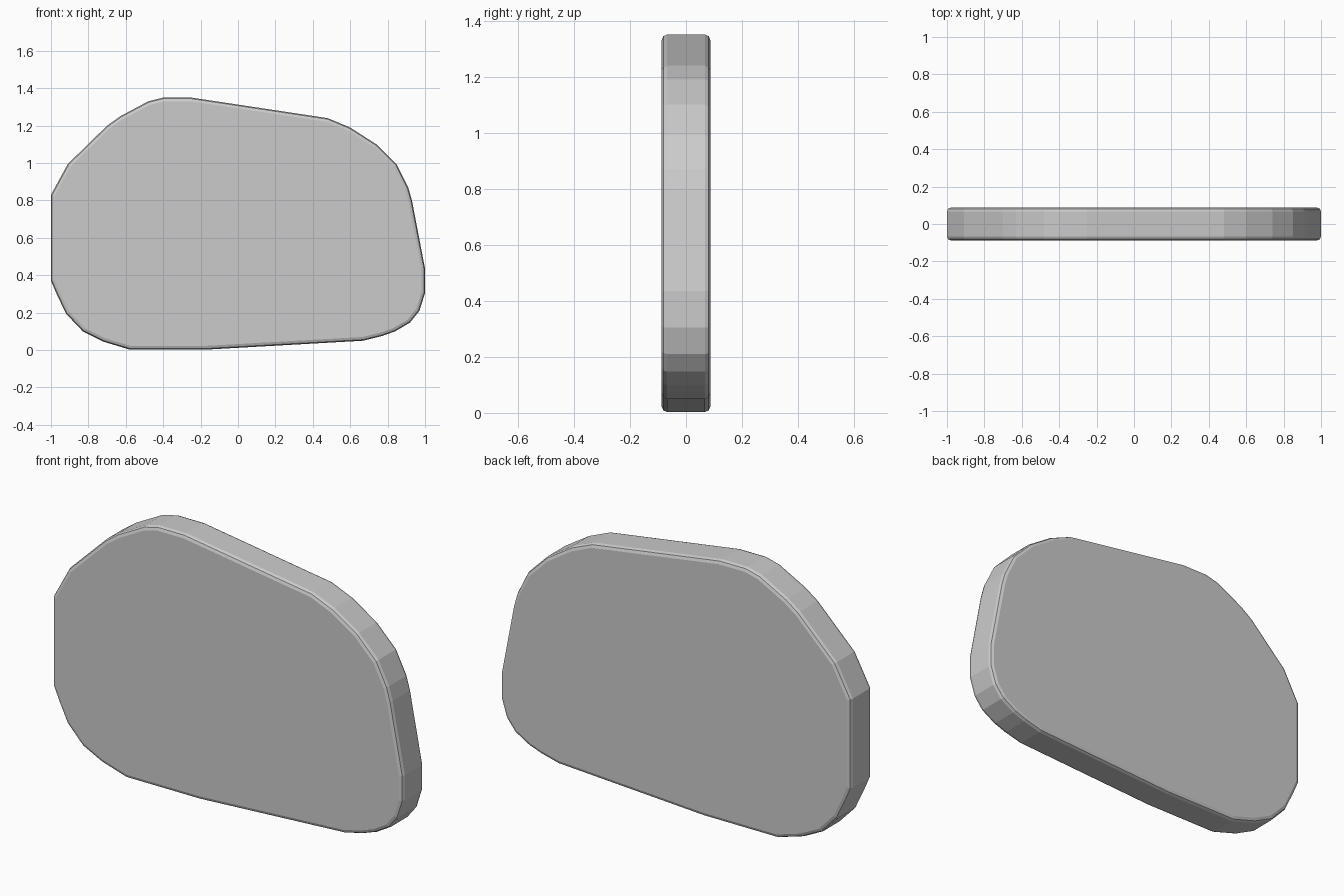
import bpy
import bmesh

if "Cube" in bpy.data.objects:
    bpy.data.objects.remove(bpy.data.objects["Cube"])

HALF_DEPTH = 0.087
BEVEL = 0.02

# Front outline (x, z), clockwise from the lower left
outline = [
    (-1.00, 0.37), (-1.00, 0.83), (-0.91, 0.995), (-0.70, 1.20), (-0.63, 1.25),
    (-0.48, 1.33), (-0.40, 1.35), (-0.25, 1.35), (0.48, 1.24), (0.60, 1.19),
    (0.74, 1.10), (0.85, 0.99), (0.91, 0.87), (0.93, 0.80), (1.00, 0.435),
    (1.00, 0.305), (0.97, 0.21), (0.92, 0.147), (0.84, 0.10), (0.77, 0.075),
    (0.67, 0.05), (-0.16, 0.003), (-0.58, 0.003), (-0.72, 0.045),
    (-0.83, 0.10), (-0.92, 0.195), (-0.97, 0.30),
]

# Slab: outline extruded front to back
bm = bmesh.new()
front = bm.faces.new([bm.verts.new((x, -HALF_DEPTH, z)) for x, z in outline])
result = bmesh.ops.extrude_face_region(bm, geom=[front], use_keep_orig=True)
back_verts = [g for g in result["geom"] if isinstance(g, bmesh.types.BMVert)]
bmesh.ops.translate(bm, verts=back_verts, vec=(0, 2 * HALF_DEPTH, 0))
bmesh.ops.recalc_face_normals(bm, faces=bm.faces)

# Rounded front and back rims
rims = [e for e in bm.edges if abs(e.verts[0].co.y - e.verts[1].co.y) < 1e-5]
bmesh.ops.bevel(bm, geom=rims, offset=BEVEL, offset_type='OFFSET',
                segments=2, profile=0.5, affect='EDGES', clamp_overlap=True)
bmesh.ops.recalc_face_normals(bm, faces=bm.faces)

mesh = bpy.data.meshes.new("rounded_slab")
bm.to_mesh(mesh)
bm.free()
slab = bpy.data.objects.new("rounded_slab", mesh)
bpy.context.collection.objects.link(slab)
